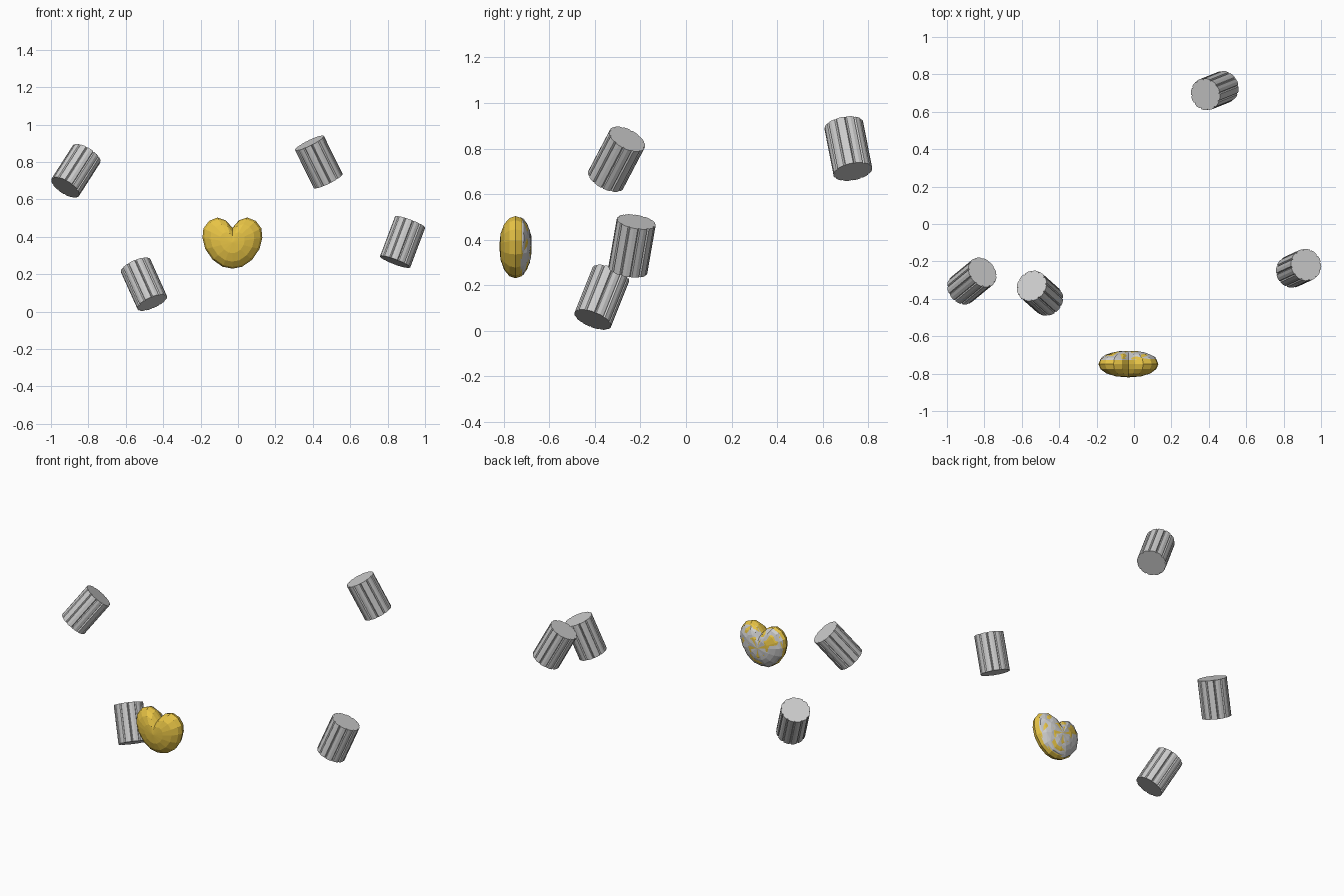
import bpy, bmesh, math, random
from mathutils import Vector

if "Cube" in bpy.data.objects:
    bpy.data.objects.remove(bpy.data.objects["Cube"])

random.seed(4)


def finish(name, bm, material=None):
    bmesh.ops.recalc_face_normals(bm, faces=bm.faces)
    mesh = bpy.data.meshes.new(name)
    bm.to_mesh(mesh)
    bm.free()
    if material:
        mesh.materials.append(material)
    obj = bpy.data.objects.new(name, mesh)
    bpy.context.collection.objects.link(obj)
    return obj


def skin(bm, rings):
    """Bridge closed rings of equal size with quads."""
    n = len(rings[0])
    for a, b in zip(rings, rings[1:]):
        for i in range(n):
            j = (i + 1) % n
            bm.faces.new((a[i], a[j], b[j], b[i]))


def fluted_drum(name, centre, axis, radius=0.086, length=0.23, ribs=12):
    # wide flat ribs separated by narrow shallow grooves
    section = []
    for k in range(ribs):
        base = math.tau * k / ribs
        for deg, r in ((-11.5, 1), (0, 1.01), (11.5, 1), (15, 0.92)):
            t = base + math.radians(deg)
            section.append((radius * r * math.cos(t), radius * r * math.sin(t)))
    bm = bmesh.new()
    rings = [[bm.verts.new((x, y, z)) for x, y in section]
             for z in (-length / 2, length / 2)]
    skin(bm, rings)
    bm.faces.new(rings[0])
    bm.faces.new(rings[1])
    obj = finish(name, bm)
    obj.location = centre
    obj.rotation_mode = 'QUATERNION'
    obj.rotation_quaternion = Vector(axis).to_track_quat('Z', 'Y')


# Four floating drums: centre and upward axis
fluted_drum("drum_upper_left", (-0.867, -0.305, 0.753), (0.112, 0.092, 0.175))
fluted_drum("drum_lower_left", (-0.503, -0.37, 0.147), (-0.09, 0.08, 0.2))
fluted_drum("drum_upper_right", (0.432, 0.713, 0.80), (-0.1, -0.04, 0.203))
fluted_drum("drum_right", (0.88, -0.237, 0.372), (0.08, 0.037, 0.212))

# Heart outline, right half from notch to tip (relative x, z)
half = [(0, 0.448), (0.035, 0.488), (0.08, 0.503), (0.125, 0.485),
        (0.155, 0.445), (0.16, 0.395), (0.145, 0.335), (0.105, 0.277),
        (0.052, 0.24), (0, 0.23)]
outline = half + [(-x, z) for x, z in half[-2:0:-1]]
CX, CY, CZ, DEPTH = -0.03, -0.749, 0.37, 0.071


def heart(name, angles, material=None, wobble=0.0):
    bm = bmesh.new()
    rings = []
    for deg in angles:
        a = math.radians(deg)
        s = math.cos(a) ** 0.9
        ring = []
        for x, z in outline:
            g = 1 + random.uniform(-wobble, wobble)
            ring.append(bm.verts.new((CX + x * s * g,
                                      CY + DEPTH * math.sin(a) * g,
                                      CZ + (z - CZ) * s * g)))
        rings.append(ring)
    skin(bm, rings)
    for ring, deg in ((rings[0], angles[0]), (rings[-1], angles[-1])):
        pole = bm.verts.new((CX, CY + math.copysign(DEPTH, deg), CZ))
        if abs(deg) > 45:
            for i in range(len(ring)):
                bm.faces.new((ring[i], ring[(i + 1) % len(ring)], pole))
        else:
            bm.verts.remove(pole)
            bm.faces.new(ring)
    bmesh.ops.triangulate(bm, faces=bm.faces)
    return finish(name, bm, material)


gold = bpy.data.materials.new("gold")
gold.diffuse_color = (0.8, 0.55, 0.06, 1)
gold.use_nodes = True
gold.node_tree.nodes["Principled BSDF"].inputs["Base Color"].default_value = gold.diffuse_color

# Gold heart, with a grey lining breaking through its back in patches
heart("heart", (-68, -45, -22, 0, 22, 45, 68), gold)
heart("heart_back_patches", (18, 30, 45, 60, 72), None, 0.03)
